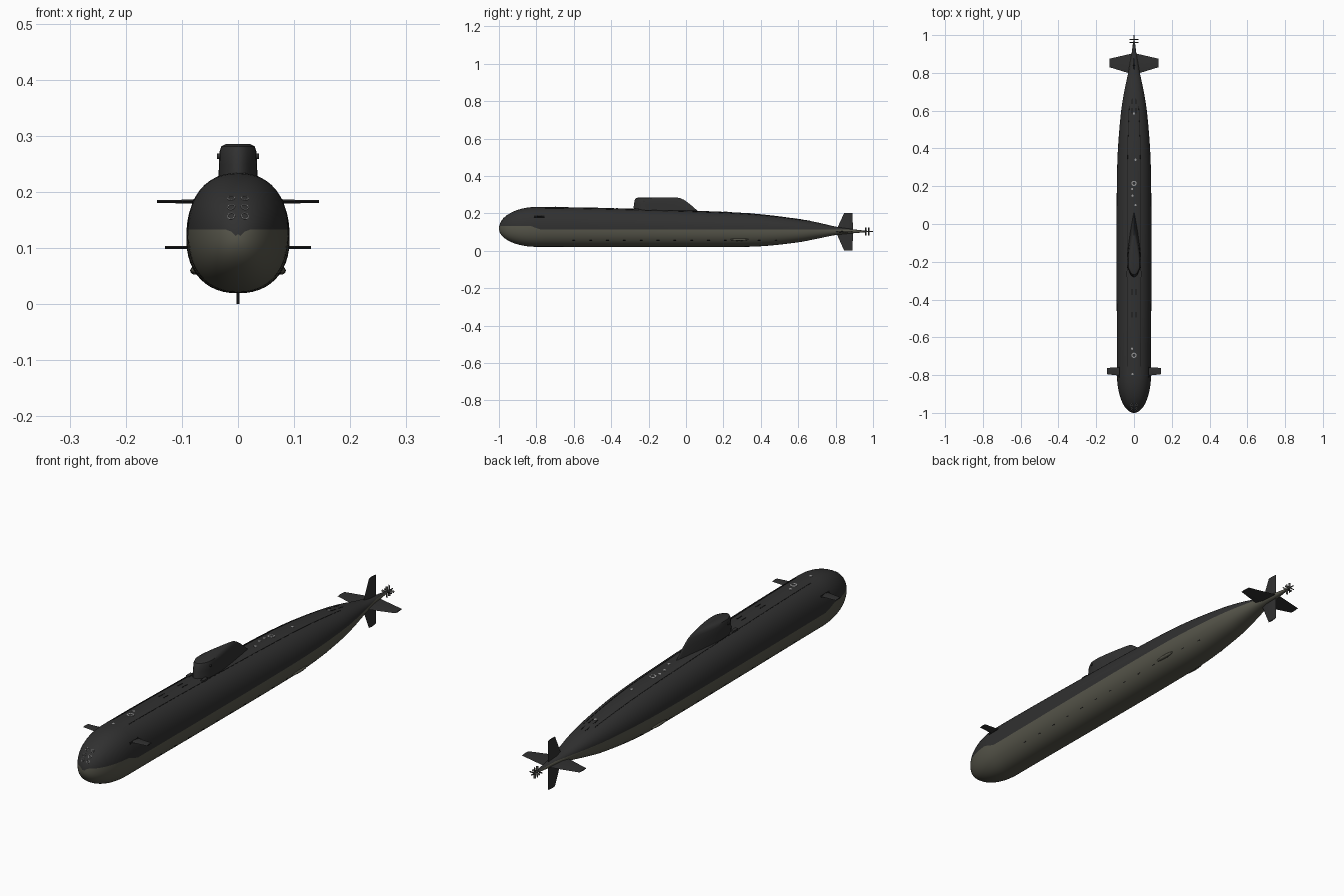
import bpy, bmesh, math
from mathutils import Vector, Matrix
from mathutils.bvhtree import BVHTree

cube = bpy.data.objects.get("Cube")
if cube:
    bpy.data.objects.remove(cube, do_unlink=True)


def material(name, r, g, b):
    m = bpy.data.materials.new(name)
    m.use_nodes = True
    m.diffuse_color = (r, g, b, 1)
    m.node_tree.nodes["Principled BSDF"].inputs["Base Color"].default_value = (r, g, b, 1)
    return m


BLACK = material("charcoal", 0.03, 0.03, 0.03)
OLIVE = material("olive grey", 0.095, 0.093, 0.07)
SLOT = material("slot black", 0.008, 0.008, 0.008)
PALE = material("pale grey", 0.3, 0.3, 0.3)
METAL = material("propeller grey", 0.06, 0.06, 0.055)


def finish(name, bm, *mats, angle=35):
    bmesh.ops.recalc_face_normals(bm, faces=bm.faces)
    me = bpy.data.meshes.new(name)
    bm.to_mesh(me)
    bm.free()
    for m in mats:
        me.materials.append(m)
    ob = bpy.data.objects.new(name, me)
    bpy.context.collection.objects.link(ob)
    bpy.ops.object.select_all(action='DESELECT')
    ob.select_set(True)
    bpy.context.view_layer.objects.active = ob
    bpy.ops.object.shade_smooth_by_angle(angle=math.radians(angle))
    return ob


def loft(bm, rings):
    """Skin closed rings of points and cap both ends."""
    rows = [[bm.verts.new(p) for p in ring] for ring in rings]
    n = len(rows[0])
    for a, b in zip(rows, rows[1:]):
        for i in range(n):
            bm.faces.new((a[i], a[(i + 1) % n], b[(i + 1) % n], b[i]))
    bm.faces.new(rows[0])
    bm.faces.new(rows[-1])


# Hull: station y, half width, keel height, deck height
STATIONS = [(-0.8, 0.09, 0.021, 0.234), (-0.3, 0.092, 0.02, 0.225), (0.2, 0.091, 0.02, 0.208),
            (0.4, 0.085, 0.024, 0.195), (0.6, 0.068, 0.045, 0.170), (0.7, 0.052, 0.064, 0.152),
            (0.8, 0.031, 0.084, 0.129), (0.9, 0.013, 0.094, 0.114), (0.965, 0.005, 0.099, 0.107)]


def station(y):
    if y < -0.8:
        k = math.sqrt(max(0, 1 - ((y + 0.8) / 0.2) ** 2))
        _, w, lo, hi = STATIONS[0]
        return w * k, 0.118 + (lo - 0.118) * k, 0.118 + (hi - 0.118) * k
    i = max(j for j in range(len(STATIONS) - 1) if STATIONS[j][0] <= y)
    a, b = STATIONS[i], STATIONS[i + 1]
    p = STATIONS[max(i - 1, 0)]
    q = STATIONS[min(i + 2, len(STATIONS) - 1)]
    h = b[0] - a[0]
    t = (y - a[0]) / h
    out = []
    for c in (1, 2, 3):
        m0 = (b[c] - p[c]) / (b[0] - p[0]) * h if i else 0
        m1 = (q[c] - a[c]) / (q[0] - a[0]) * h
        out.append((2*t**3 - 3*t*t + 1) * a[c] + (t**3 - 2*t*t + t) * m0
                   + (3*t*t - 2*t**3) * b[c] + (t**3 - t*t) * m1)
    return out


def hull_ring(y, steps=12, power=2 / 2.25):
    w, lo, hi = station(y)
    mid, half = (lo + hi) / 2, (hi - lo) / 2
    # the paint line steps down behind the bow
    line = 0.133 - 0.02 * min(1, max(0, (y + 0.83) / 0.05))
    s = max(-0.6, min(0.6, (line - mid) / half))
    split = math.asin(math.copysign(abs(s) ** (1 / power), s))
    angles = [-math.pi / 2 + (split + math.pi / 2) * i / steps for i in range(steps)]
    angles += [split + (math.pi / 2 - split) * i / steps for i in range(steps + 1)]
    side = [(w * abs(math.cos(a)) ** power,
             mid + half * math.copysign(abs(math.sin(a)) ** power, a)) for a in angles]
    return ([(x, y, z) for x, z in side] + [(-x, y, z) for x, z in side[-2:0:-1]])


bow = [-0.8 - 0.2 * math.cos(math.radians(a)) for a in range(3, 90, 6)]
body = [-0.8 + 1.765 * i / 70 for i in range(71)]
bm = bmesh.new()
loft(bm, [hull_ring(y) for y in bow + body])
bm.faces.ensure_lookup_table()
for i, f in enumerate(bm.faces):
    f.material_index = 1 if (i % 48 < 12 or i % 48 >= 36) else 0
bm.faces[-2].material_index = 1
bmesh.ops.recalc_face_normals(bm, faces=bm.faces)
tree = BVHTree.FromBMesh(bm)
finish("hull", bm, BLACK, OLIVE, angle=50)


def onto_hull(start, direction):
    p, n, _, _ = tree.ray_cast(Vector(start), Vector(direction))
    return p, n


# Sail: teardrop plan lofted upward with a rounded roof and sloping rear
def sail_ring(z, front, rear, width):
    pts = []
    for i in range(32):
        a = 2 * math.pi * i / 32
        u = (1 - math.cos(a)) / 2
        shape = min(1, math.sqrt(u / 0.16)) * (1 if u < 0.3 else 1 - ((u - 0.3) / 0.7) ** 1.4)
        pts.append((math.copysign(width * shape + 0.001, math.sin(a)),
                    front + (rear - front) * u, z))
    return pts


bm = bmesh.new()
loft(bm, [sail_ring(*r) for r in [(0.19, -0.284, 0.075, 0.035), (0.215, -0.282, 0.06, 0.034),
                                  (0.25, -0.278, 0.02, 0.033), (0.272, -0.274, -0.01, 0.032),
                                  (0.281, -0.268, -0.03, 0.029), (0.286, -0.25, -0.06, 0.02)]])
finish("sail", bm, BLACK, angle=40)


# Plates: a four-cornered outline in the fin plane, tapered in thickness
def fin(name, root, tip, place, thick=0.005):
    rings = []
    for (span, y0, y1), t in ((root, thick), (tip, thick * 0.6)):
        m = y0 + (y1 - y0) * 0.35
        rings.append([place(span, y, h) for y, h in ((y0, 0), (m, t / 2), (y1, 0), (m, -t / 2))])
    bm = bmesh.new()
    loft(bm, rings)
    finish(name, bm, BLACK, angle=30)


for label, s in (("left", 1), ("right", -1)):
    fin(label + "_bow_plane", (0.06, -0.805, -0.757), (0.144, -0.795, -0.762),
        lambda a, y, h: (s * a, y, 0.183 + h), 0.008)
    fin(label + "_stern_plane", (0.0, 0.79, 0.905), (0.13, 0.83, 0.875),
        lambda a, y, h: (s * a, y, 0.101 + h), 0.008)
fin("upper_rudder", (0.0, 0.8, 0.893), (0.099, 0.846, 0.89), lambda a, y, h: (h, y, 0.103 + a), 0.009)
fin("lower_rudder", (0.0, 0.8, 0.893), (0.103, 0.846, 0.89), lambda a, y, h: (h, y, 0.103 - a), 0.009)


def cylinder(bm, centre, axis, radius, depth, radius2=None, sides=16):
    rot = Vector(axis).to_track_quat('Z', 'Y').to_matrix().to_4x4()
    bmesh.ops.create_cone(bm, cap_ends=True, segments=sides, radius1=radius,
                          radius2=radius if radius2 is None else radius2, depth=depth,
                          matrix=Matrix.Translation(centre) @ rot)


# Twin propellers on a tapered shaft
bm = bmesh.new()
cylinder(bm, (0, 0.965, 0.103), (0, 1, 0), 0.006, 0.07, 0.002)
for y, twist in ((0.961, 0.6), (0.977, -0.6)):
    for i in range(4):
        turn = (Matrix.Translation((0, y, 0.103)) @ Matrix.Rotation(i * math.pi / 2, 4, 'Y')
                @ Matrix.Translation((0, 0, 0.012)) @ Matrix.Rotation(twist, 4, 'Z')
                @ Matrix.Diagonal((0.008, 0.0015, 0.021, 1)))
        bmesh.ops.create_cube(bm, size=1, matrix=turn)
finish("propellers", bm, METAL)


# Rings and discs lying on the hull
def ring(bm, p, n, outer, inner):
    rot = n.to_track_quat('Z', 'Y')
    rows = []
    for r, lift in ((outer, -0.002), (outer, 0.001), (inner, 0.001), (inner, -0.002)):
        rows.append([bm.verts.new(p + rot @ Vector((r * math.cos(a * math.pi / 8),
                                                  r * math.sin(a * math.pi / 8), lift)))
                     for a in range(16)])
    for a, b in zip(rows, rows[1:]):
        for i in range(16):
            bm.faces.new((a[i], a[i - 1], b[i - 1], b[i]))


bm = bmesh.new()
for x in (-0.012, 0.012):
    for z in (0.157, 0.173, 0.189):
        ring(bm, *onto_hull((x, -2, z), (0, 1, 0)), 0.0066, 0.0056)
finish("torpedo_tube_rims", bm, PALE)

bm = bmesh.new()
for y in (-0.695, 0.215):
    p, n = onto_hull((0, y, 1), (0, 0, -1))
    ring(bm, p, n, 0.014, 0.008)
for x, y in ((-0.01, -0.66), (-0.008, -0.795), (0.008, 0.34), (-0.008, 0.15), (-0.01, 0.185),
             (0.008, 0.1), (0.0, 0.585)):
    p, n = onto_hull((x, y, 1), (0, 0, -1))
    cylinder(bm, p, n, 0.006, 0.002, sides=12)
finish("deck_hatches", bm, PALE)


def slot(bm, p, n, length, width):
    side = n.cross(Vector((0, 1, 0))).normalized()
    basis = Matrix((side, n.cross(side), n)).transposed().to_4x4()
    bmesh.ops.create_cube(bm, size=1, matrix=Matrix.Translation(p) @ basis
                          @ Matrix.Diagonal((width, length, 0.002, 1)))


# Casing seams, deck slots and flood slots low on the sides
bm = bmesh.new()
for s in (-1, 1):
    for i in range(46):
        y = -0.74 + i * 0.03
        slot(bm, *onto_hull((s * 0.036 * station(y)[0] / 0.092, y, 1), (0, 0, -1)), 0.031, 0.0025)
    for y in (-0.48, -0.36, 0.6, 0.65):
        slot(bm, *onto_hull((s * 0.01, y, 1), (0, 0, -1)), 0.03, 0.004)
    for i in range(13):
        slot(bm, *onto_hull((s, -0.6 + i * 0.09, 0.055), (-s, 0, 0)), 0.014, 0.003)
    slot(bm, *onto_hull((s, -0.785, 0.183), (-s, 0, 0)), 0.055, 0.009)
finish("slots", bm, SLOT)

# Low side blisters and small sail fittings, mirrored
for label, s in (("left", 1), ("right", -1)):
    bm = bmesh.new()
    p, n = onto_hull((s, 0.285, 0.06), (-s, 0, 0))
    bmesh.ops.create_uvsphere(bm, u_segments=16, v_segments=10, radius=1,
                              matrix=Matrix.Translation(p) @ Matrix.Diagonal((0.008, 0.05, 0.007, 1)))
    finish(label + "_blister", bm, OLIVE)
    bm = bmesh.new()
    cylinder(bm, (s * 0.034, -0.225, 0.264), (1, 0, 0), 0.005, 0.006)
    bmesh.ops.create_cube(bm, size=1, matrix=Matrix.Translation((s * 0.033, -0.265, 0.222))
                          @ Matrix.Diagonal((0.014, 0.03, 0.007, 1)))
    finish(label + "_sail_fittings", bm, BLACK)
